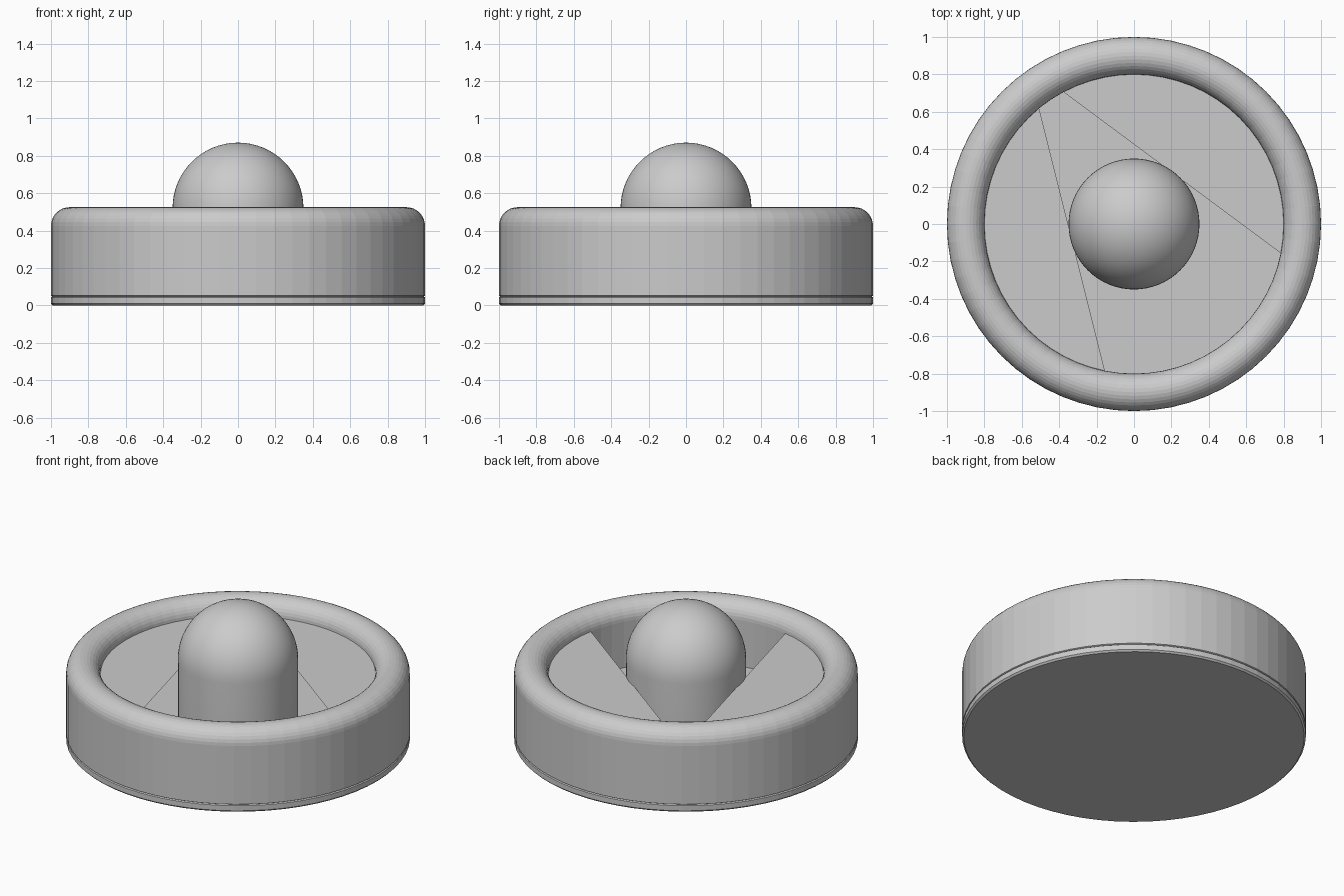
import bpy, bmesh
from math import sin, cos, pi

if "Cube" in bpy.data.objects:
    bpy.data.objects.remove(bpy.data.objects["Cube"])

SEG = 64          # sides of every round part
LIP_R, LIP_Z = 0.8, 0.425
FLOOR_Z = 0.13


def ring_point(i, r, z):
    a = 2 * pi * i / SEG
    return (r * cos(a), r * sin(a), z)


def finish(name, bm, smooth=False):
    bmesh.ops.recalc_face_normals(bm, faces=bm.faces[:])
    mesh = bpy.data.meshes.new(name)
    bm.to_mesh(mesh)
    bm.free()
    obj = bpy.data.objects.new(name, mesh)
    bpy.context.collection.objects.link(obj)
    if smooth:
        bpy.ops.object.select_all(action='DESELECT')
        obj.select_set(True)
        bpy.context.view_layer.objects.active = obj
        bpy.ops.object.shade_smooth_by_angle(angle=0.6)
    return obj


def lathe(name, profile, smooth=False):
    """Turn an (r, z) profile about z; r = 0 at an end closes to a point."""
    bm = bmesh.new()
    rows = []
    for r, z in profile:
        if r < 1e-6:
            rows.append([bm.verts.new((0, 0, z))] * SEG)
        else:
            rows.append([bm.verts.new(ring_point(i, r, z)) for i in range(SEG)])
    for a, b in zip(rows, rows[1:]):
        for i in range(SEG):
            j = (i + 1) % SEG
            corners = list(dict.fromkeys((a[i], a[j], b[j], b[i])))
            bm.faces.new(corners)
    return finish(name, bm, smooth)


# Sliding pad under the body
lathe("base_pad", [(0, 0), (0.99, 0), (1, 0.01), (1, 0.043), (0.993, 0.047), (0, 0.047)])

# Hollow body with a rounded rim and a sunken floor
rim = [(0.9 + 0.1 * cos(pi * k / 16), LIP_Z + 0.1 * sin(pi * k / 16)) for k in range(17)]
lathe("body", [(0, 0.048), (0.993, 0.048), (1, 0.052)] + rim + [(LIP_R, FLOOR_Z), (0, FLOOR_Z)])

# Central grip with a domed top
dome = [(0.35 * cos(pi / 2 * k / 16), 0.52 + 0.35 * sin(pi / 2 * k / 16)) for k in range(17)]
lathe("grip", [(0.35, FLOOR_Z)] + dome, smooth=True)

# Two flat segment plates level with the inner lip
for name, first, last in (("right_plate", -2, 21), ("left_plate", 23, 46)):
    bm = bmesh.new()
    bm.faces.new([bm.verts.new(ring_point(i, LIP_R, LIP_Z)) for i in range(first, last + 1)])
    finish(name, bm)
